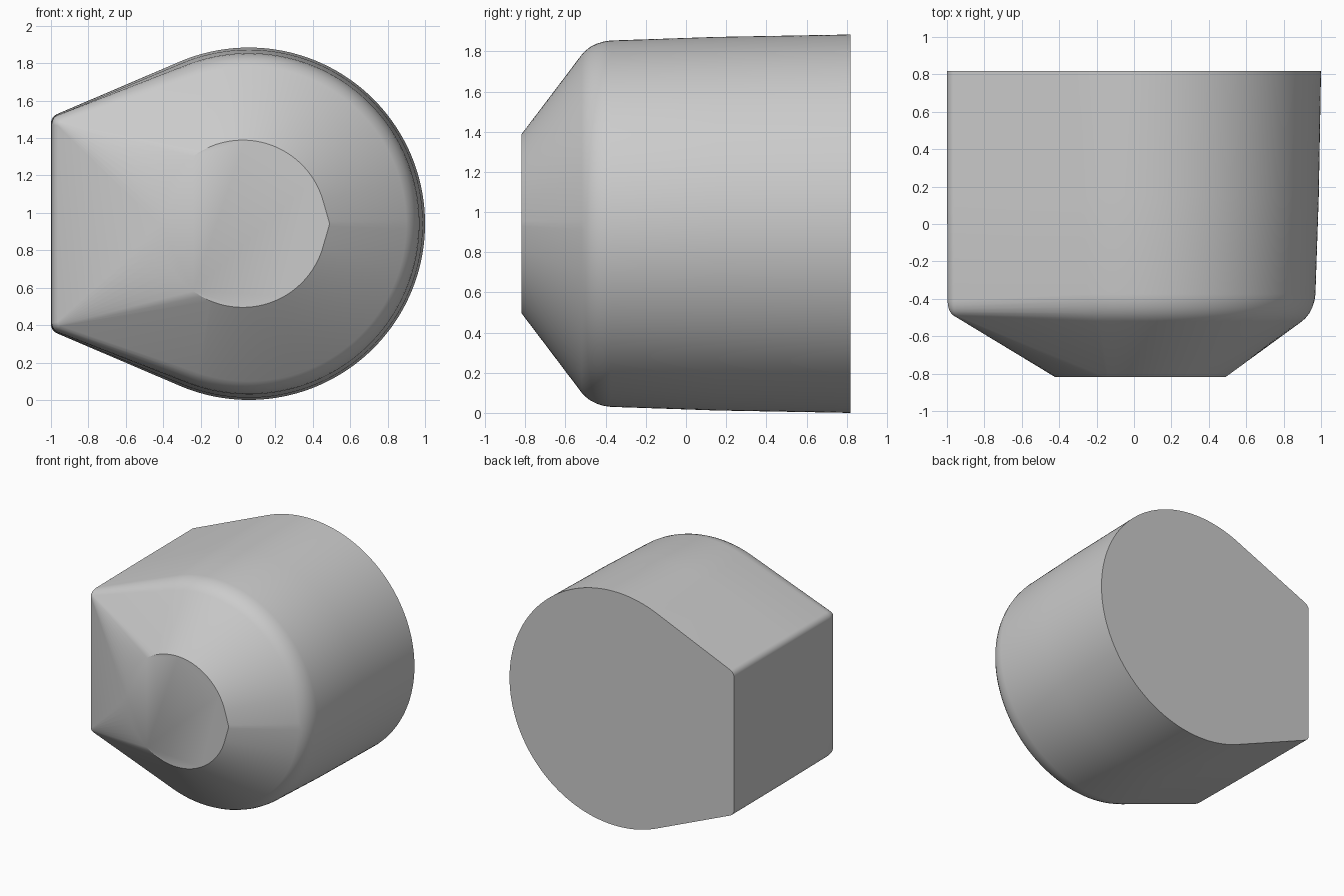
import bpy, bmesh
from math import sin, cos, pi, atan2, acos, hypot

if "Cube" in bpy.data.objects:
    bpy.data.objects.remove(bpy.data.objects["Cube"])

CX, CZ = 0.058, 0.942
N_ARC, N_COR = 64, 10


def half(R, kx, kz, r, y_round, y_corner):
    # Upper half of the teardrop outline: big arc, tangent line, small corner arc
    dx = kx - CX
    phi = atan2(kz, dx) - acos((R - r) / hypot(dx, kz))
    pts = []
    for i in range(N_ARC + 1):
        t = phi * i / N_ARC
        pts.append((CX + R * cos(t), y_round, R * sin(t)))
    for i in range(N_COR + 1):
        t = phi + (pi - phi) * i / N_COR
        pts.append((kx + r * cos(t), y_corner, kz + r * sin(t)))
    return pts


def nose_half():
    # Small front disc with a slight point on its right side
    cx, R, phi, y = 0.025, 0.447, 1.97, -0.818
    ang = [phi * i / N_ARC for i in range(N_ARC + 1)]
    ang += [phi + (pi - phi) * i / N_COR for i in range(N_COR + 1)]
    pts = []
    for t in ang:
        x, z = cx + R * cos(t), R * sin(t)
        if x > cx and z < 0.125:
            x = 0.454 + 0.036 * (1 - z / 0.125)
        pts.append((x, y, z))
    return pts


def mirrored(pts):
    return pts + [(x, y, -z) for x, y, z in reversed(pts[1:])]


# Big radius, corner centre x and z, corner radius, y at round side, y at corner
stations = [
    (0.942, -0.945, 0.536, 0.055, 0.818, 0.818),
    (0.930, -0.944, 0.534, 0.055, 0.15, 0.15),
    (0.912, -0.942, 0.530, 0.055, -0.375, -0.41),
    (0.907, -0.942, 0.529, 0.053, -0.410, -0.432),
    (0.896, -0.942, 0.528, 0.049, -0.445, -0.450),
    (0.880, -0.942, 0.527, 0.043, -0.477, -0.466),
    (0.860, -0.942, 0.526, 0.034, -0.502, -0.480),
    (0.842, -0.942, 0.525, 0.022, -0.519, -0.490),
]
rings = [mirrored(half(*s)) for s in stations] + [mirrored(nose_half())]

# Loft the body through the rings and cap both ends
bm = bmesh.new()
vr = [[bm.verts.new((x, y, z + CZ)) for x, y, z in ring] for ring in rings]
for a, b in zip(vr, vr[1:]):
    n = len(a)
    for i in range(n):
        j = (i + 1) % n
        bm.faces.new((a[i], a[j], b[j], b[i]))
bm.faces.new(vr[0])
bm.faces.new(vr[-1])
bmesh.ops.remove_doubles(bm, verts=bm.verts, dist=0.0005)
bmesh.ops.recalc_face_normals(bm, faces=bm.faces)

mesh = bpy.data.meshes.new("tapered_knob")
bm.to_mesh(mesh)
bm.free()
body = bpy.data.objects.new("tapered_knob", mesh)
bpy.context.collection.objects.link(body)
bpy.context.view_layer.objects.active = body
body.select_set(True)
bpy.ops.object.shade_smooth_by_angle(angle=pi / 6)
